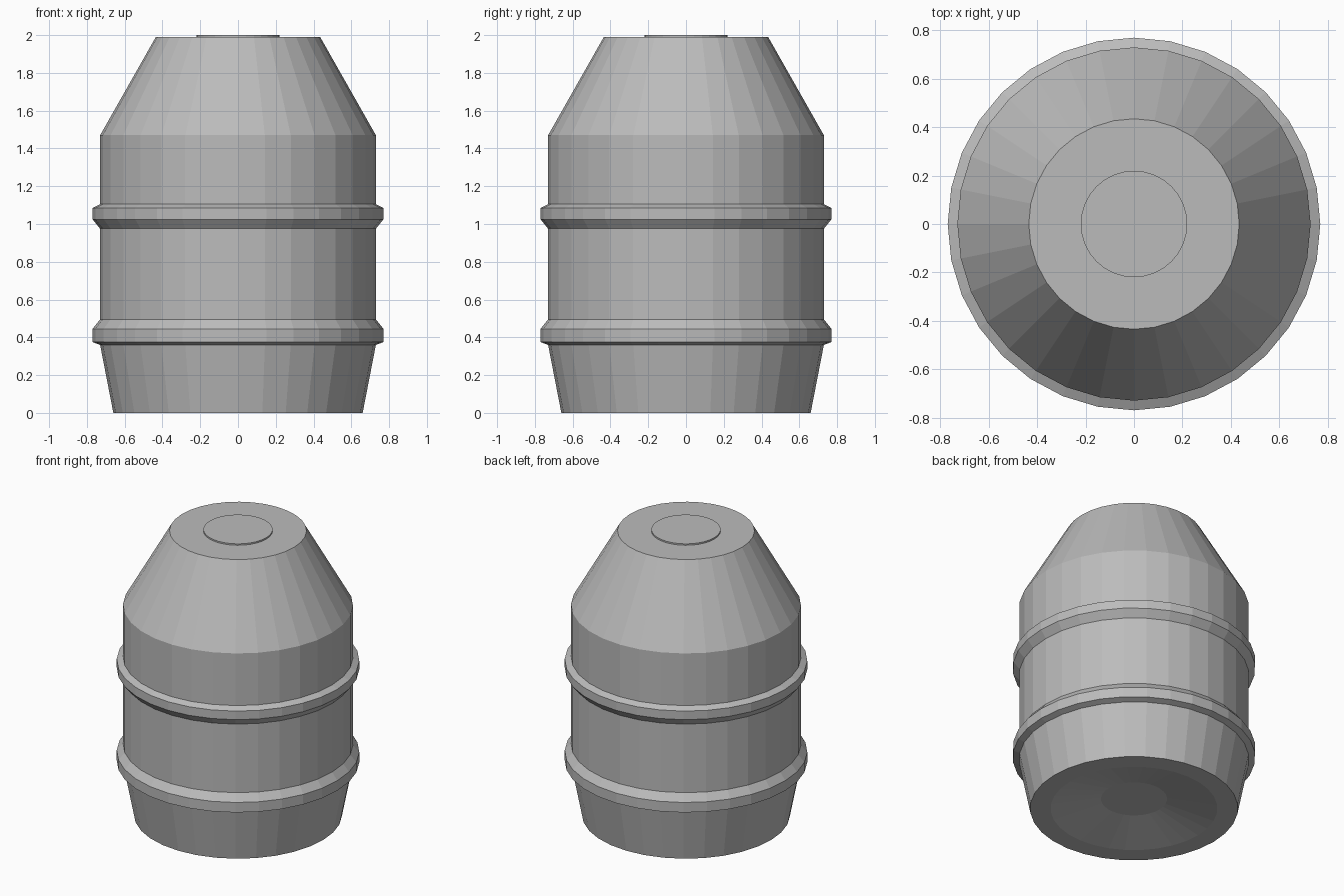
import bpy
import bmesh
import math

SIDES = 32

cube = bpy.data.objects.get("Cube")
if cube:
    bpy.data.objects.remove(cube, do_unlink=True)

# Single flat grey
grey = bpy.data.materials.new("plain_grey")
grey.use_nodes = True
colour = (0.5, 0.5, 0.5, 1)
grey.diffuse_color = colour
grey.node_tree.nodes["Principled BSDF"].inputs["Base Color"].default_value = colour


def lathe(name, profile, cap_start=True):
    """Turn a (radius, height) profile around z, listed bottom to top."""
    bm = bmesh.new()
    rings = []
    for radius, z in profile:
        angles = [math.tau * i / SIDES for i in range(SIDES)]
        rings.append([bm.verts.new((radius * math.cos(a), radius * math.sin(a), z))
                      for a in angles])
    for low, high in zip(rings, rings[1:]):
        for i in range(SIDES):
            j = (i + 1) % SIDES
            bm.faces.new((low[i], low[j], high[j], high[i]))
    if cap_start:
        bm.faces.new(rings[0][::-1])
    bm.faces.new(rings[-1])
    mesh = bpy.data.meshes.new(name)
    bm.to_mesh(mesh)
    bm.free()
    mesh.materials.append(grey)
    obj = bpy.data.objects.new(name, mesh)
    bpy.context.collection.objects.link(obj)
    return obj


# Hollowed underside, tapered foot, two raised hoops and sloping shoulder
underside = [(0.21, 0.07), (0.53, 0), (0.66, 0)]
lower_hoop = [(0.73, 0.36), (0.77, 0.375), (0.77, 0.445), (0.73, 0.495)]
upper_hoop = [(0.73, 0.975), (0.77, 1.025), (0.77, 1.085), (0.73, 1.105)]
shoulder = [(0.73, 1.47), (0.435, 1.99)]
lathe("barrel_body", underside + lower_hoop + upper_hoop + shoulder)

# Thin round lid on the top
lathe("lid", [(0.22, 1.99), (0.22, 2.0)], cap_start=False)
